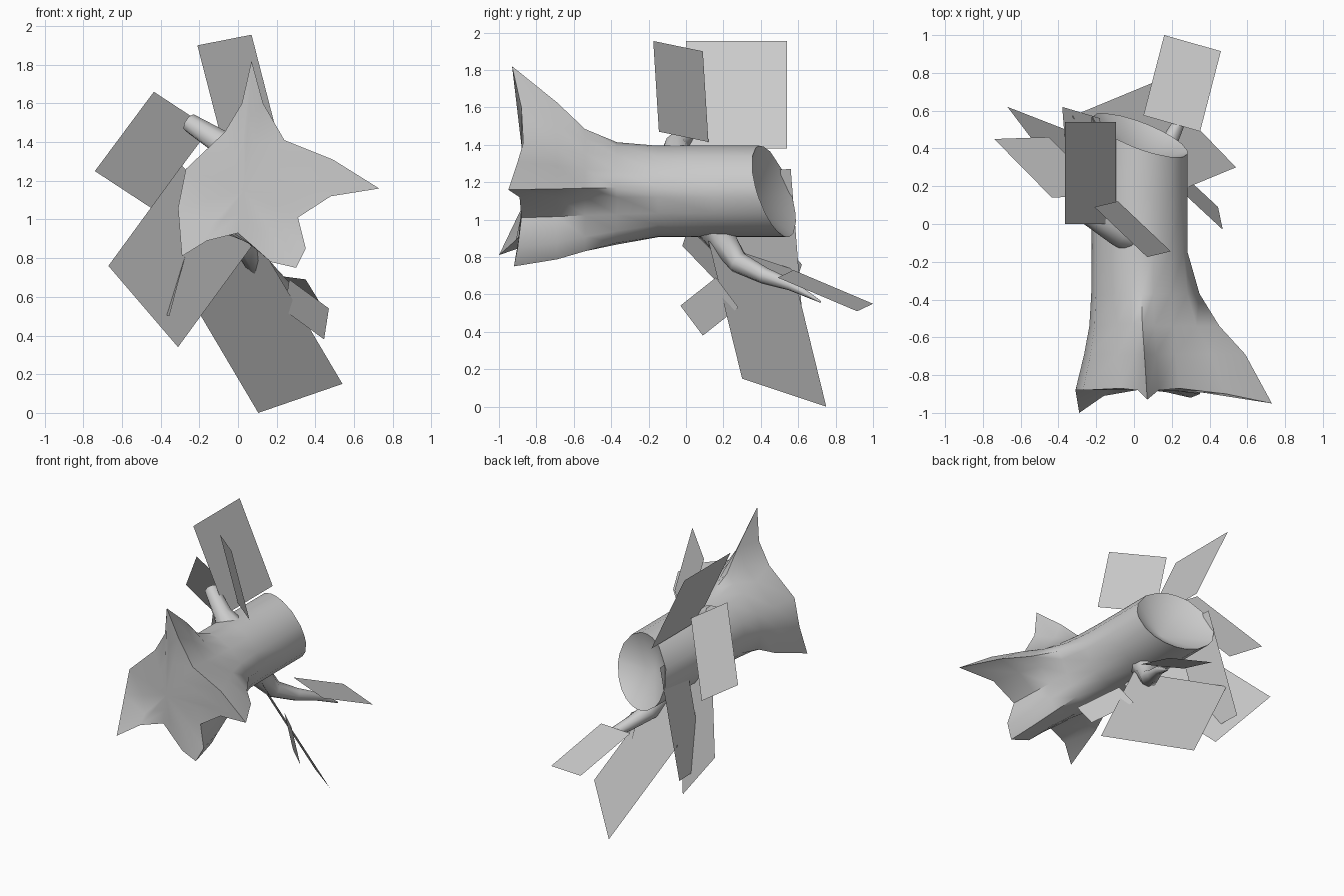
import bpy, bmesh, math
from mathutils import Vector

cube = bpy.data.objects.get("Cube")
if cube:
    bpy.data.objects.remove(cube, do_unlink=True)

grey = bpy.data.materials.new("plain grey")
grey.use_nodes = True
COLOUR = (0.6, 0.6, 0.6, 1)
grey.diffuse_color = COLOUR
grey.node_tree.nodes["Principled BSDF"].inputs["Base Color"].default_value = COLOUR


def finish(name, bm, smooth=False):
    if smooth:
        bmesh.ops.recalc_face_normals(bm, faces=bm.faces)
    mesh = bpy.data.meshes.new(name)
    bm.to_mesh(mesh)
    bm.free()
    mesh.materials.append(grey)
    obj = bpy.data.objects.new(name, mesh)
    bpy.context.collection.objects.link(obj)
    if smooth:
        bpy.ops.object.select_all(action="DESELECT")
        obj.select_set(True)
        bpy.context.view_layer.objects.active = obj
        bpy.ops.object.shade_smooth_by_angle(angle=math.radians(50))
    return obj


def loft(name, rings, start, end):
    """Skin a row of rings and close both ends with a fan to a centre point."""
    bm = bmesh.new()
    loops = [[bm.verts.new(p) for p in ring] for ring in rings]
    n = len(loops[0])
    for a, b in zip(loops, loops[1:]):
        for i in range(n):
            j = (i + 1) % n
            bm.faces.new((a[i], a[j], b[j], b[i]))
    for loop, centre in ((loops[0], start), (loops[-1], end)):
        c = bm.verts.new(centre)
        for i in range(n):
            bm.faces.new((loop[i], loop[(i + 1) % n], c))
    return finish(name, bm, True)


# Fallen trunk: torn root flare at the front, slanted hollow break at the back
FLARE = [(0.07, -.93, 1.82), (0.13, -.88, 1.6), (0.24, -.87, 1.41),
         (0.49, -.9, 1.31), (0.73, -.95, 1.16), (0.48, -.89, 1.12),
         (0.31, -.88, 1.01), (0.35, -.9, .85), (0.3, -.92, .75),
         (0.17, -.89, .78), (0.08, -.88, .86), (0, -.87, .93),
         (-.16, -.91, .89), (-.29, -1, .81), (-.31, -.88, 1.06),
         (-.27, -.88, 1.26), (-.07, -.87, 1.45), (0.02, -.88, 1.6)]
CX, CZ = 0.03, 1.15
FRONT = -.88


def core_angle(i, p):
    """Direction of a flare point, eased towards even spacing."""
    a = math.atan2(p[2] - CZ, p[0] - CX)
    even = math.pi / 2 - math.tau * i / len(FLARE)
    return a + 0.5 * math.remainder(even - a, math.tau)


ANGLES = [core_angle(i, p) for i, p in enumerate(FLARE)]
CORE = [(CX + 0.255 * math.cos(a), CZ + 0.245 * math.sin(a)) for a in ANGLES]

# Flat middle of the torn face, then the flare itself
rings = [[(CX + (x - CX) * 0.55, FRONT, CZ + (z - CZ) * 0.55) for x, _, z in FLARE], FLARE]
for y, t in ((-.69, .7), (-.54, .4), (-.37, .16), (-.15, 0), (0.15, 0)):
    ring = []
    for p, a, (x, z) in zip(FLARE, ANGLES, CORE):
        up = math.sin(a)
        k = t ** (1 + 0.7 * max(0, up) + 1.2 * max(0, -math.cos(a)) - 0.4 * max(0, -up))
        ring.append((x + (p[0] - x) * k, y, z + (p[2] - z) * k))
    rings.append(ring)
rings.append([(x, 0.47 - 0.36 * (x - CX) - 0.3 * (z - CZ), z) for x, z in CORE])
loft("trunk", rings, (CX, FRONT, CZ), (CX, 0.32, 1.1))


def branch(name, path, radii, sides=8):
    pts = [Vector(p) for p in path]
    rings = []
    for i, p in enumerate(pts):
        d = (pts[min(i + 1, len(pts) - 1)] - pts[max(i - 1, 0)]).normalized()
        u = d.cross(Vector((0, 0, 1))).normalized()
        v = d.cross(u)
        rings.append([p + radii[i] * (u * math.cos(a) + v * math.sin(a))
                      for a in (math.tau * k / sides for k in range(sides))])
    return loft(name, rings, pts[0], pts[-1])


branch("lower_branch", [(0.03, .12, 1), (0.05, .2, .88), (0.1, .28, .77),
                        (0.18, .42, .7), (0.25, .56, .65), (0.31, .72, .56)],
       (0.11, .08, .06, .045, .03, .005))
branch("upper_stub", [(0.03, -.05, 1.25), (-.09, -.05, 1.4), (-.25, .05, 1.5)],
       (0.13, .065, .05))


# Flat foliage cards, each given by a corner and its two neighbours
def card(name, corner, side_a, side_b):
    c, a, b = Vector(corner), Vector(side_a), Vector(side_b)
    bm = bmesh.new()
    bm.faces.new([bm.verts.new(p) for p in (c, a, a + b - c, b)])
    return finish(name, bm)


card("small_low_card", (0.445, .09, .38), (0.47, -.03, .54), (0.24, .28, .53))
card("large_low_card", (0.105, .75, 0), (0.54, .3, .15), (-.33, .57, .735))
card("right_low_card", (-.67, .62, .76), (-.31, .48, .34), (-.29, .12, 1.28))
card("right_high_card", (-.74, .45, 1.25), (-.435, .14, 1.66), (-.45, .46, 1.06))
card("leaning_top_card", (-.095, 0, 1.38), (-.095, .54, 1.38), (-.365, 0, 1.955))
card("front_top_card", (0.07, -.175, 1.955), (-.21, .09, 1.9), (0.195, -.145, 1.47))
card("back_tip_card", (0.46, .915, .51), (0.16, 1, .55), (0.35, .49, .69))
card("back_side_card", (-.38, .62, .51), (-.18, .56, 1.27), (-.355, .3, .5))
